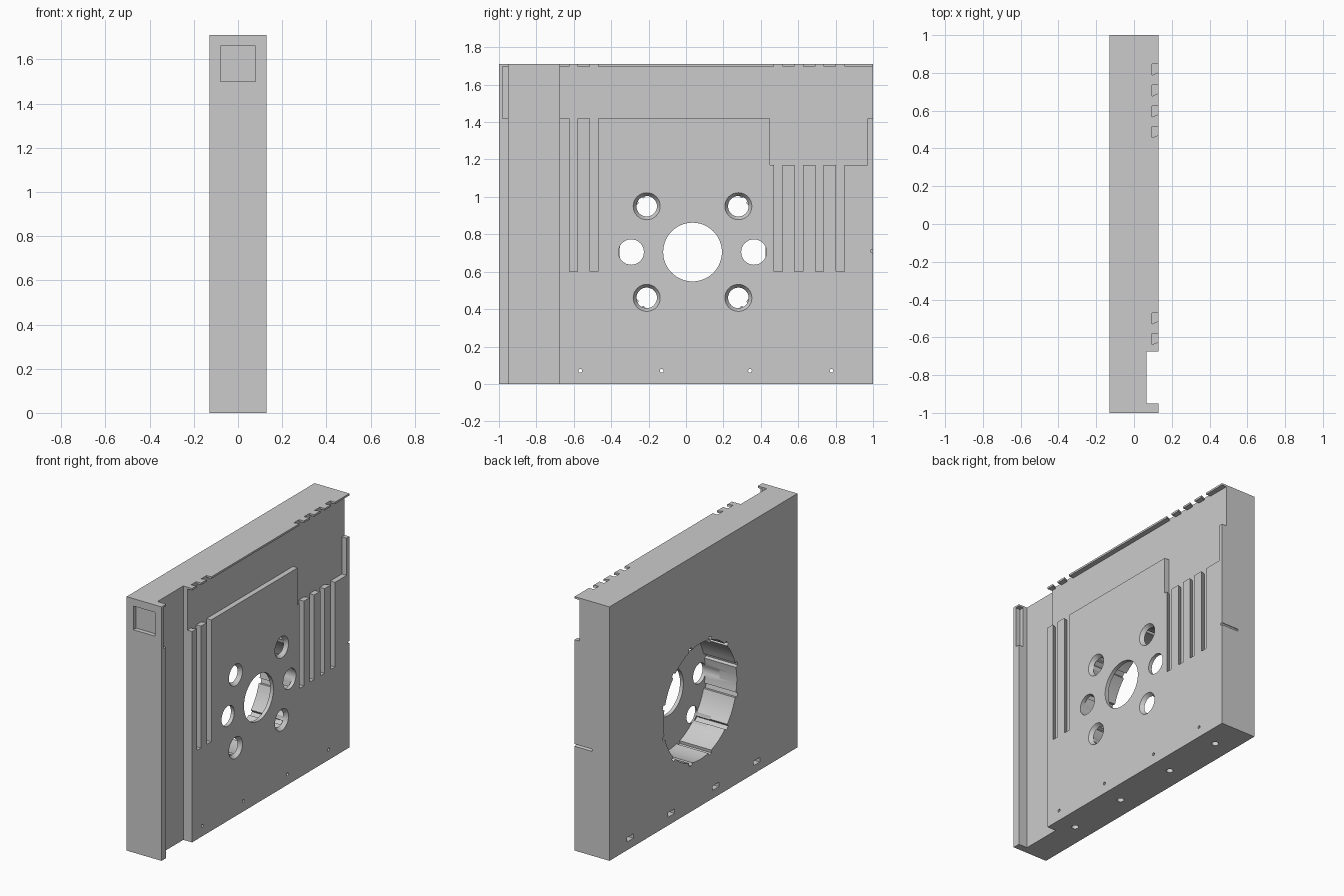
import bpy, bmesh, math
from mathutils import Vector

if "Cube" in bpy.data.objects:
    bpy.data.objects.remove(bpy.data.objects["Cube"])

grey = bpy.data.materials.new("plain grey")
grey.use_nodes = True
GREY = (0.6, 0.6, 0.6, 1)
grey.diffuse_color = GREY
grey.node_tree.nodes["Principled BSDF"].inputs["Base Color"].default_value = GREY

PLACE = {
    "x": lambda a, b, d: Vector((d, a, b)),
    "y": lambda a, b, d: Vector((a, d, b)),
    "z": lambda a, b, d: Vector((a, b, d)),
}


def prism(name, axis, outline, lo, hi, outline_hi=None):
    """Solid swept along an axis from one outline to another."""
    bm = bmesh.new()
    put = PLACE[axis]
    low = [bm.verts.new(put(a, b, lo)) for a, b in outline]
    high = [bm.verts.new(put(a, b, hi)) for a, b in (outline_hi or outline)]
    bm.faces.new(low)
    bm.faces.new(high)
    n = len(low)
    for i in range(n):
        j = (i + 1) % n
        bm.faces.new((low[i], low[j], high[j], high[i]))
    bmesh.ops.recalc_face_normals(bm, faces=bm.faces)
    mesh = bpy.data.meshes.new(name)
    bm.to_mesh(mesh)
    bm.free()
    mesh.materials.append(grey)
    obj = bpy.data.objects.new(name, mesh)
    bpy.context.collection.objects.link(obj)
    return obj


def rect(a0, a1, b0, b1):
    return [(a0, b0), (a1, b0), (a1, b1), (a0, b1)]


def circle(a, b, r, n=32):
    return [(a + r * math.cos(math.tau * i / n), b + r * math.sin(math.tau * i / n))
            for i in range(n)]


def cut(axis, outline, lo, hi, outline_hi=None):
    """Subtract a prism from the body."""
    tool = prism("cutter", axis, outline, lo, hi, outline_hi)
    tool.hide_render = True
    mod = body.modifiers.new("cut", "BOOLEAN")
    mod.operation = "DIFFERENCE"
    mod.solver = "EXACT"
    mod.object = tool
    bpy.context.view_layer.objects.active = body
    bpy.ops.object.modifier_apply(modifier=mod.name)
    bpy.data.objects.remove(tool)


FACE, STEP, FLOOR = 0.13, 0.095, 0.105
CY, CZ = 0.035, 0.705

# Main block
body = prism("housing_block", "x", rect(-1, 1, 0, 1.71), -FACE, FACE)

# Full-height channel beside the front rib
cut("z", rect(0.065, 0.2, -0.95, -0.675), -0.1, 1.8)

# Stepped shallow recess under the top lip
cut("x", [(-0.98, 1.42), (0.45, 1.42), (0.45, 1.17), (0.97, 1.17), (0.97, 1.42),
          (1.1, 1.42), (1.1, 1.697), (-0.98, 1.697)], STEP, 0.2)

# Undercut vertical slots, open through the lip
for y in (-0.624, -0.514, 0.471, 0.581, 0.692, 0.803):
    cut("z", [(STEP, y - 0.015), (FACE, y), (0.2, y), (0.2, y + 0.044),
              (STEP, y + 0.044)], 0.6, 1.8)

# Large blind bore with small notches around its wall
bore = []
for k in range(12):
    mid = math.radians(15 + 30 * k)
    for deg, r in ((-2.5, 0.39), (-2, 0.41), (2, 0.41), (2.5, 0.39),
                   (7, 0.39), (11, 0.39), (15, 0.39), (19, 0.39), (23, 0.39)):
        a = mid + math.radians(deg)
        bore.append((CY + r * math.cos(a), CZ + r * math.sin(a)))
cut("x", bore, -0.2, FLOOR)

# Centre hole, side holes and countersunk holes through the bore floor
cut("x", circle(CY, CZ, 0.157, 64), 0, 0.2)
for s in (-1, 1):
    cut("x", circle(CY + s * 0.328, CZ, 0.068), 0, 0.2)
    for t in (-1, 1):
        y, z = CY + s * 0.245, CZ + t * 0.245
        cut("x", circle(y, z, 0.055), 0, 0.2)
        cut("x", circle(y, z, 0.055), FLOOR, FACE + 0.001, circle(y, z, 0.073))

# Fixing points along the bottom: nut pocket, pin hole and screw hole
for y in (-0.565, -0.13, 0.342, 0.778):
    cut("x", rect(y - 0.035, y + 0.035, 0.055, 0.085), -0.2, 0.03)
    cut("x", circle(y, 0.07, 0.01, 12), 0, 0.2)
    cut("z", circle(0, y, 0.022, 16), -0.1, 0.07)

# Square pocket in the front end
cut("y", rect(-0.08, 0.08, 1.5, 1.66), -1.1, -0.97)

# Thin groove on the back end
cut("x", circle(0.995, 0.71, 0.009, 12), 0, 0.2)

# Smooth the round walls, keep hard edges
bpy.ops.object.select_all(action="DESELECT")
body.select_set(True)
bpy.context.view_layer.objects.active = body
bpy.ops.object.shade_smooth_by_angle(angle=math.radians(25))
